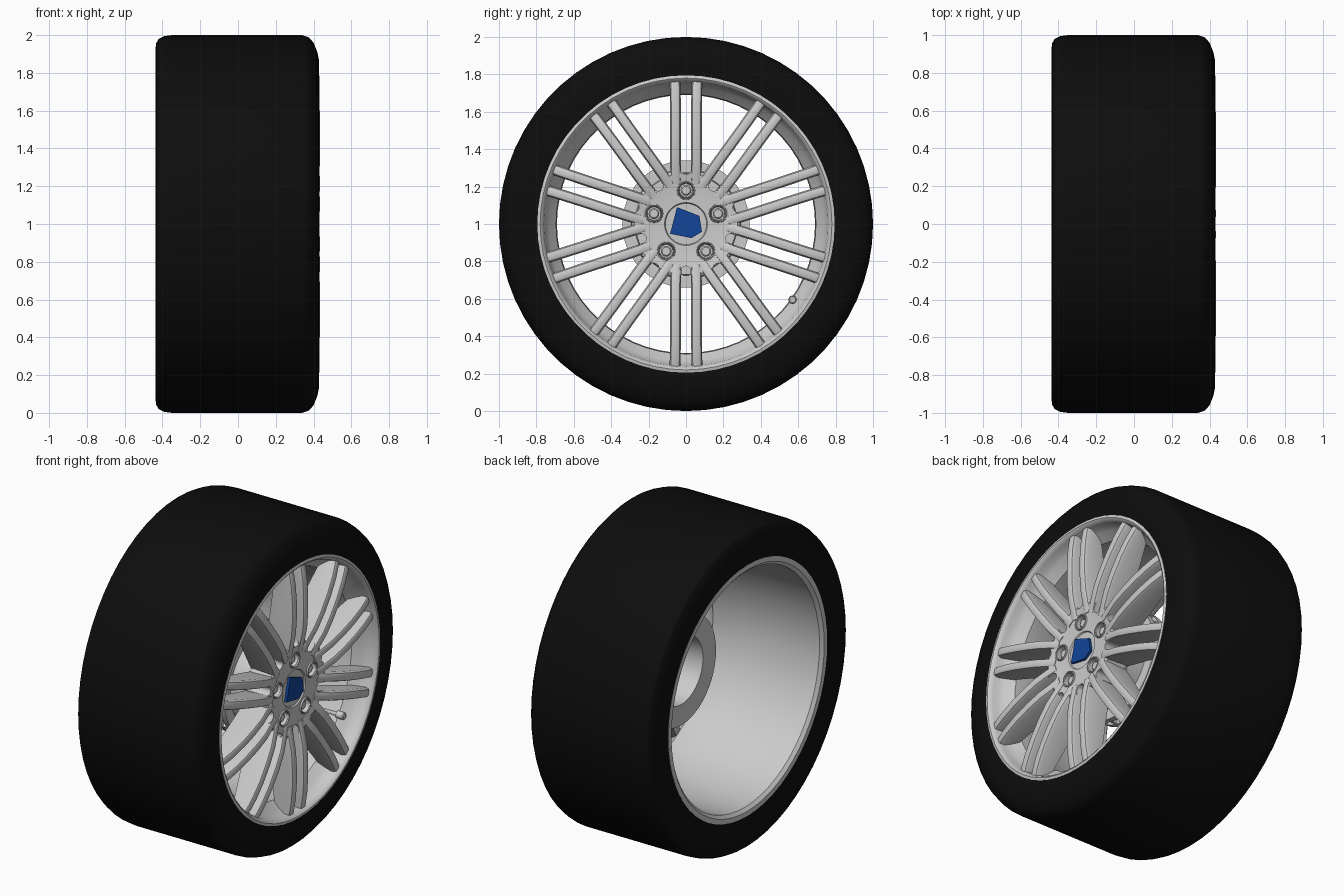
import bpy, bmesh, math
from mathutils import Matrix, Vector

if "Cube" in bpy.data.objects:
    bpy.data.objects.remove(bpy.data.objects["Cube"])

AXLE = Matrix.Translation((0, 0, 1))


def spin(deg):
    """Local frame on the wheel face: X = axle, Y = tangent, Z = radial."""
    return AXLE @ Matrix.Rotation(math.radians(deg), 4, 'X')


def finish(bm, name, smooth=True, mat=None):
    bmesh.ops.remove_doubles(bm, verts=bm.verts, dist=1e-5)
    bmesh.ops.recalc_face_normals(bm, faces=bm.faces)
    me = bpy.data.meshes.new(name)
    bm.to_mesh(me)
    bm.free()
    ob = bpy.data.objects.new(name, me)
    bpy.context.collection.objects.link(ob)
    if mat:
        me.materials.append(mat)
    if smooth:
        bpy.ops.object.select_all(action='DESELECT')
        ob.select_set(True)
        bpy.context.view_layer.objects.active = ob
        bpy.ops.object.shade_smooth_by_angle(angle=math.radians(30))
    return ob


def loft(bm, rings, caps=True):
    """Skin a list of point rings."""
    vs = [[bm.verts.new(p) for p in ring] for ring in rings]
    n = len(vs[0])
    for a, b in zip(vs, vs[1:]):
        for i in range(n):
            bm.faces.new((a[i], a[(i + 1) % n], b[(i + 1) % n], b[i]))
    if caps:
        bm.faces.new(vs[0][::-1])
        bm.faces.new(vs[-1])


def lathe(bm, profile, seg, frame=AXLE):
    """Revolve a closed (x, radius) profile around the frame's X axis."""
    rings = []
    for i in range(seg + 1):
        a = 2 * math.pi * i / seg
        rings.append([frame @ Vector((x, r * math.sin(a), r * math.cos(a))) for x, r in profile])
    loft(bm, rings, caps=False)


def colour(name, rgb):
    m = bpy.data.materials.new(name)
    m.diffuse_color = (*rgb, 1)
    m.use_nodes = True
    m.node_tree.nodes["Principled BSDF"].inputs["Base Color"].default_value = m.diffuse_color
    return m


rubber = colour("rubber", (0.004, 0.004, 0.004))
blue = colour("blue", (0.006, 0.06, 0.32))

# Tyre
bm = bmesh.new()
lathe(bm, [(-.425, .775), (-.438, .86), (-.435, .955), (-.42, .98), (-.39, .995), (-.35, 1),
           (.34, 1), (.375, .988), (.40, .96), (.42, .91), (.43, .86), (.425, .785)], 60)
finish(bm, "tyre", mat=rubber)

# Rim barrel with front and rear lips
bm = bmesh.new()
lathe(bm, [(-.428, .785), (-.428, .755), (-.41, .735), (-.10, .73), (.10, .705), (.22, .69),
           (.30, .695), (.345, .735), (.375, .755), (.405, .76), (.425, .77), (.432, .78),
           (.428, .795), (.40, .795)], 60)
finish(bm, "rim_barrel")

# Ten paired spokes: (radius, front x, back x, half spacing)
STATIONS = [(.215, .398, .25, .052), (.28, .412, .25, .055), (.36, .428, .26, .056),
            (.46, .435, .275, .056), (.57, .435, .29, .056), (.67, .428, .305, .057),
            (.735, .418, .315, .058), (.775, .408, .33, .059)]
bm = bmesh.new()
for k in range(10):
    f = spin(36 * k)
    for s in (-1, 1):
        rings = []
        for r, xf, xb, c in STATIONS:
            sec = [(xb, -.024), (xf - .022, -.029), (xf - .004, -.022), (xf, -.015),
                   (xf, .015), (xf - .004, .022), (xf - .022, .029), (xb, .024)]
            rings.append([f @ Vector((x, s * c + t, r)) for x, t in sec])
        loft(bm, rings)
finish(bm, "spokes")

# Hub with lug pockets and rounded slots cut out
bm = bmesh.new()
lathe(bm, [(.23, 0), (.23, .27), (.27, .295), (.395, .29), (.404, .275), (.39, .20),
           (.388, .115), (.38, .11), (.38, 0)], 60)
hub = finish(bm, "hub", smooth=False)

bm = bmesh.new()
for k in range(10):
    f = spin(36 * k)
    start, w = (.265 if k % 2 == 0 else .225), .027
    outline = [(-w, .40), (w, .40)]
    for i in range(9):
        a = math.pi * i / 8
        outline.append((w * math.cos(a), start + w - w * math.sin(a)))
    loft(bm, [[f @ Vector((x, t, r)) for t, r in outline] for x in (.1, .5)])
    if k % 2 == 0:
        lathe(bm, [(.32, 0), (.32, .036), (.5, .046), (.5, 0)], 20,
              f @ Matrix.Translation((0, 0, .18)))
cutter = finish(bm, "hub_cutter", smooth=False)
cutter.hide_render = True
mod = hub.modifiers.new("cut", 'BOOLEAN')
mod.object = cutter
mod.operation = 'DIFFERENCE'
mod.solver = 'EXACT'
bpy.ops.object.select_all(action='DESELECT')
hub.select_set(True)
bpy.context.view_layer.objects.active = hub
bpy.ops.object.modifier_apply(modifier="cut")
bpy.data.objects.remove(cutter)
bpy.ops.object.shade_smooth_by_angle(angle=math.radians(30))

# Lug bolts and pocket collars
bm = bmesh.new()
for k in range(5):
    f = spin(72 * k) @ Matrix.Translation((0, 0, .18))
    lathe(bm, [(.31, 0), (.31, .029), (.372, .029), (.38, .022), (.38, 0)], 12, f)
    lathe(bm, [(.37, .042), (.398, .042), (.40, .045), (.398, .049), (.37, .052)], 20, f)
finish(bm, "lug_bolts")

# Centre cap plate
bm = bmesh.new()
plate = [(-.048, .09), (.072, .043), (.085, -.042), (.03, -.075), (-.085, -.052)]
loft(bm, [[AXLE @ Vector((x, y, z)) for y, z in plate] for x in (.37, .396)])
finish(bm, "centre_plate", smooth=False, mat=blue)

# Vented disc behind the hub
bm = bmesh.new()
lathe(bm, [(.14, .34), (.105, .34), (.105, .30), (.065, .30), (.065, .34), (.03, .34),
           (.03, .21), (.24, .19), (.24, .27), (.14, .275)], 48)
for k in range(24):
    f = spin(15 * k)
    loft(bm, [[f @ Vector((x, t, r)) for x, t in ((.06, -.01), (.11, -.01), (.11, .01), (.06, .01))]
              for r in (.29, .335)])
finish(bm, "disc")

# Valve stem on the barrel
bm = bmesh.new()
lathe(bm, [(.20, 0), (.20, .014), (.29, .014), (.29, .023), (.335, .021), (.34, .015), (.34, 0)],
      12, AXLE @ Matrix.Translation((0, .57, -.405)))
finish(bm, "valve_stem")
